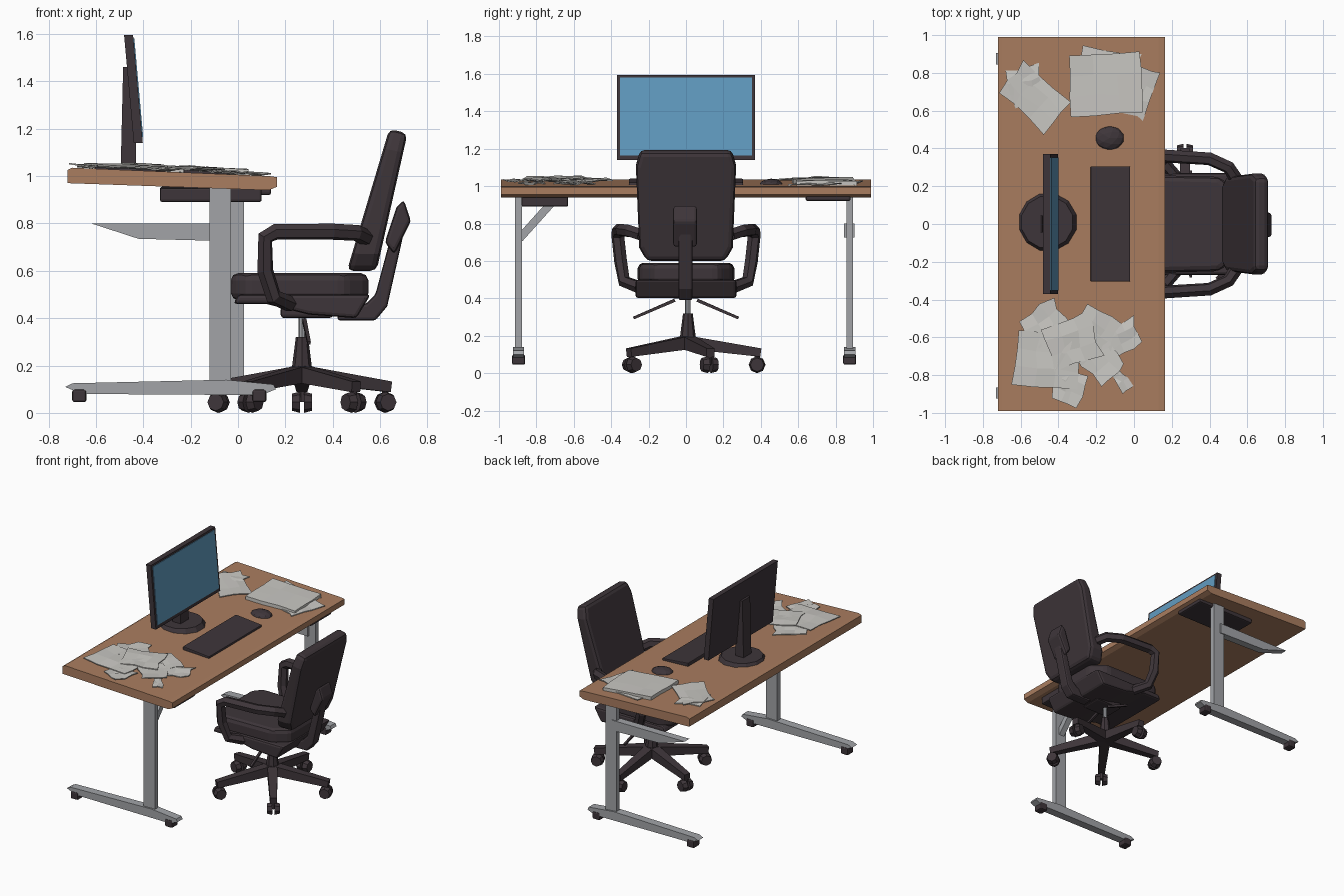
import bpy, bmesh, math, random
from mathutils import Vector, Matrix

random.seed(4)
cube = bpy.data.objects.get("Cube")
if cube:
    bpy.data.objects.remove(cube, do_unlink=True)


def material(name, rgb):
    m = bpy.data.materials.new(name)
    m.use_nodes = True
    m.diffuse_color = (*rgb, 1)
    m.node_tree.nodes["Principled BSDF"].inputs["Base Color"].default_value = (*rgb, 1)
    return m


WOOD = material("warm wood", (0.40, 0.205, 0.115))
DARK = material("dark plastic", (0.048, 0.036, 0.042))
METAL = material("grey metal", (0.36, 0.37, 0.39))
PAPER = material("paper", (0.58, 0.57, 0.54))
BLUE = material("screen blue", (0.12, 0.33, 0.53))


def finish(bm, name, mat, bevel=0.0):
    bmesh.ops.recalc_face_normals(bm, faces=bm.faces)
    me = bpy.data.meshes.new(name)
    bm.to_mesh(me)
    bm.free()
    me.materials.append(mat)
    ob = bpy.data.objects.new(name, me)
    bpy.context.collection.objects.link(ob)
    if bevel:
        mod = ob.modifiers.new("bevel", "BEVEL")
        mod.width, mod.segments = bevel, 2
        mod.limit_method = "ANGLE"
    return ob


def prism(name, outline, axis, lo, hi, mat, bevel=0.0, warp=None):
    """Extrude a 2D outline along an axis (the other two axes in order)."""
    bm = bmesh.new()
    rings = []
    for d in (lo, hi):
        ring = []
        for p in outline:
            co = list(p)
            co.insert("xyz".index(axis), d)
            ring.append(bm.verts.new(warp(*co) if warp else co))
        rings.append(ring)
        bm.faces.new(ring)
    a, b = rings
    for i in range(len(a)):
        j = (i + 1) % len(a)
        bm.faces.new((a[i], a[j], b[j], b[i]))
    return finish(bm, name, mat, bevel)


def box(name, x, y, z, mat, bevel=0.0):
    return prism(name, [(x[0], y[0]), (x[1], y[0]), (x[1], y[1]), (x[0], y[1])],
                 "z", z[0], z[1], mat, bevel)


def rod(name, a, b, r1, r2, mat, sides=4, spin=math.pi / 4):
    """Tapered bar between two points."""
    a, b = Vector(a), Vector(b)
    d = b - a
    m = Matrix.Translation((a + b) / 2) @ d.to_track_quat("Z", "Y").to_matrix().to_4x4()
    bm = bmesh.new()
    bmesh.ops.create_cone(bm, cap_ends=True, segments=sides, radius1=r1, radius2=r2,
                          depth=d.length, matrix=m @ Matrix.Rotation(spin, 4, "Z"))
    return finish(bm, name, mat)


def desk_z(x):
    return 1.035 - 0.04 * (x + 0.7) / 0.86


# Desk top, sloping slightly
prism("desk_top", [(-0.72, 0.97), (0.13, 0.94), (0.165, 0.955), (0.165, 0.995),
                   (0.13, 1.0), (-0.70, 1.035), (-0.72, 1.025)], "y", -0.99, 0.99, WOOD)

# Legs with long feet, gliders and support plates
for side, y, x in (("front", -0.895, -0.075), ("rear", 0.875, -0.02)):
    box(side + "_leg", (x - 0.045, x + 0.045), (y - 0.018, y + 0.018), (0.1, 0.96), METAL)
    prism(side + "_foot", [(-0.73, 0.11), (-0.66, 0.08), (0.1, 0.075), (0.16, 0.10),
                           (0.15, 0.12), (-0.05, 0.14), (-0.7, 0.125)],
          "y", y - 0.03, y + 0.03, METAL)
    for gx in (-0.67, 0.09):
        box(side + "_glider", (gx - 0.03, gx + 0.03), (y - 0.035, y + 0.035), (0.045, 0.1), DARK, 0.01)
rod("front_brace", (-0.08, -0.89, 0.72), (-0.08, -0.71, 0.92), 0.03, 0.03, METAL)
prism("rear_brace", [(-0.62, 0.80), (-0.42, 0.735), (-0.03, 0.725), (-0.03, 0.80)],
      "y", 0.845, 0.9, METAL)
box("front_under_plate", (-0.33, 0.1), (-0.88, -0.63), (0.89, 0.95), DARK, 0.01)
box("rear_under_plate", (-0.33, 0.14), (0.64, 0.88), (0.92, 0.955), DARK, 0.01)

# Monitor, leaning back, with its stand
def lean(x, y, z):
    return (x - 0.09 * (z - 1.14), y, z)

def panel(name, x, half, z, mat):
    prism(name, [(-half, z[0]), (half, z[0]), (half, z[1]), (-half, z[1])],
          "x", x[0], x[1], mat, warp=lean)

panel("monitor_frame", (-0.44, -0.402), 0.37, (1.14, 1.595), DARK)
panel("monitor_screen", (-0.403, -0.398), 0.353, (1.165, 1.58), BLUE)
prism("monitor_neck", [(-0.495, 1.04), (-0.43, 1.04), (-0.43, 1.3), (-0.455, 1.46), (-0.485, 1.46)],
      "y", -0.045, 0.045, DARK)
rod("monitor_base", (-0.46, 0.01, 1.01), (-0.46, 0.01, 1.05), 0.165, 0.14, DARK, 12)

# Keyboard and mouse
prism("keyboard", [(-0.23, 1.0), (-0.02, 0.99), (-0.02, 1.02), (-0.23, 1.04)],
      "y", -0.305, 0.305, DARK, 0.005)
bm = bmesh.new()
bmesh.ops.create_icosphere(bm, subdivisions=2, radius=1, matrix=Matrix.Translation((-0.13, 0.455, 1.005))
                           @ Matrix.Diagonal((0.08, 0.065, 0.035, 1)))
finish(bm, "mouse", DARK)


# Loose paper sheets, a little crumpled
def sheet(name, cx, cy, w, h, deg, lift, thick=0.006, crumple=0.012):
    bm = bmesh.new()
    bmesh.ops.create_grid(bm, x_segments=3, y_segments=3, size=0.5)
    rot = Matrix.Rotation(math.radians(deg), 3, "Z")
    for v in bm.verts:
        p = rot @ Vector((v.co.x * w, v.co.y * h, 0))
        p += Vector((random.uniform(-1, 1), random.uniform(-1, 1), 0)) * crumple
        x, y = cx + p.x, cy + p.y
        v.co = (x, y, desk_z(x) + lift + random.uniform(0, crumple))
    ext = bmesh.ops.extrude_face_region(bm, geom=bm.faces[:])
    for v in ext["geom"]:
        if isinstance(v, bmesh.types.BMVert):
            v.co.z += thick
    finish(bm, name, PAPER)


sheet("paper_stack", -0.15, 0.74, 0.38, 0.32, 3, 0.0, 0.025, 0.006)
sheet("stack_back_sheet", -0.13, 0.82, 0.30, 0.2, -6, 0.002)
sheet("stack_side_sheet", 0.02, 0.70, 0.16, 0.25, -18, 0.002)
sheet("loose_sheet", -0.53, 0.67, 0.21, 0.33, 48, 0.004)
sheet("loose_sheet_under", -0.57, 0.73, 0.17, 0.2, 15, 0.0)
for cx, cy, w, h, deg, lift in (
        (-0.46, -0.72, 0.34, 0.30, -6, 0.010), (-0.47, -0.53, 0.22, 0.18, 35, 0.002),
        (-0.33, -0.62, 0.26, 0.24, 20, 0.016), (-0.20, -0.56, 0.20, 0.18, -30, 0.006),
        (-0.06, -0.60, 0.18, 0.15, 25, 0.004), (-0.34, -0.86, 0.15, 0.18, -20, 0.004),
        (-0.18, -0.72, 0.17, 0.22, 40, 0.010), (-0.07, -0.82, 0.06, 0.13, 35, 0.002)):
    sheet("scattered_sheet", cx, cy, w, h, deg, lift)

# Chair star base with five casters
CX, CY = 0.27, 0.01
for i in range(5):
    a = math.radians(18 + 72 * i)
    d, t = Vector((math.cos(a), math.sin(a), 0)), Vector((-math.sin(a), math.cos(a), 0))
    hub = Vector((CX, CY, 0.165))
    tip = Vector((CX, CY, 0.11)) + d * 0.39
    rod("base_spoke", hub, tip, 0.05, 0.032, DARK)
    wheel = Vector((CX, CY, 0.045)) + d * 0.37
    for s in (-1, 1):
        rod("caster", wheel + t * 0.008 * s, wheel + t * 0.042 * s, 0.045, 0.036, DARK, 8)
    rod("caster_pin", wheel, wheel + Vector((0, 0, 0.07)), 0.015, 0.015, DARK, 6)
rod("base_hub", (CX, CY, 0.13), (CX, CY, 0.32), 0.05, 0.026, DARK, 8)
rod("gas_lift", (CX, CY, 0.3), (CX, CY, 0.42), 0.015, 0.015, METAL, 8)
box("tilt_mechanism", (0.18, 0.4), (-0.08, 0.08), (0.4, 0.45), DARK, 0.015)
for s in (-1, 1):
    rod("lever", (0.28, 0.06 * s, 0.39), (0.3, 0.28 * s, 0.295), 0.012, 0.01, DARK)

# Chair seat
prism("seat_cushion", [(-0.03, -0.20), (0.03, -0.26), (0.45, -0.25), (0.55, -0.17),
                       (0.55, 0.17), (0.45, 0.25), (0.03, 0.26), (-0.03, 0.20)],
      "z", 0.475, 0.59, DARK, 0.03)
prism("seat_pan", [(-0.02, 0.46), (0.12, 0.46), (0.3, 0.415), (0.5, 0.40), (0.56, 0.5), (0.0, 0.5)],
      "y", -0.27, 0.27, DARK, 0.015)

# Chair back: rounded outline, reclined and thinner at the top
def recline(x, y, z):
    k = (z - 0.6) / 0.6
    return (0.46 + 0.185 * k + x * (0.125 - 0.05 * k), y, z + (0.02 * (1 - x)) * k)

prism("chair_back", [(-0.21, 0.60), (0.21, 0.60), (0.25, 0.67), (0.268, 1.1), (0.245, 1.18),
                     (-0.245, 1.18), (-0.268, 1.1), (-0.25, 0.67)],
      "x", 0, 1, DARK, 0.025, recline)

# Bar joining the seat to the back, with its knob
prism("back_bar", [(0.42, 0.39), (0.58, 0.39), (0.63, 0.45), (0.70, 0.76), (0.66, 0.80),
                   (0.58, 0.50), (0.54, 0.46), (0.42, 0.46)], "y", -0.04, 0.035, DARK, 0.012)
prism("back_knob", [(0.62, 0.72), (0.66, 0.67), (0.73, 0.81), (0.70, 0.90), (0.67, 0.87)],
      "y", -0.07, 0.06, DARK, 0.015)

# Armrests as swept bars
for s, side in ((1, "left"), (-1, "right")):
    path = [(0.22, 0.25, 0.46), (0.15, 0.33, 0.49), (0.115, 0.35, 0.60), (0.115, 0.365, 0.74),
            (0.16, 0.36, 0.765), (0.40, 0.345, 0.765), (0.50, 0.30, 0.76), (0.54, 0.24, 0.74)]
    cu = bpy.data.curves.new(side + "_armrest", "CURVE")
    cu.dimensions = "3D"
    cu.bevel_depth, cu.bevel_resolution, cu.use_fill_caps = 0.035, 1, True
    sp = cu.splines.new("POLY")
    sp.points.add(len(path) - 1)
    for pt, (x, y, z) in zip(sp.points, path):
        pt.co = (x, y * s, z, 1)
    sp.use_smooth = False
    cu.materials.append(DARK)
    bpy.context.collection.objects.link(bpy.data.objects.new(side + "_armrest", cu))
